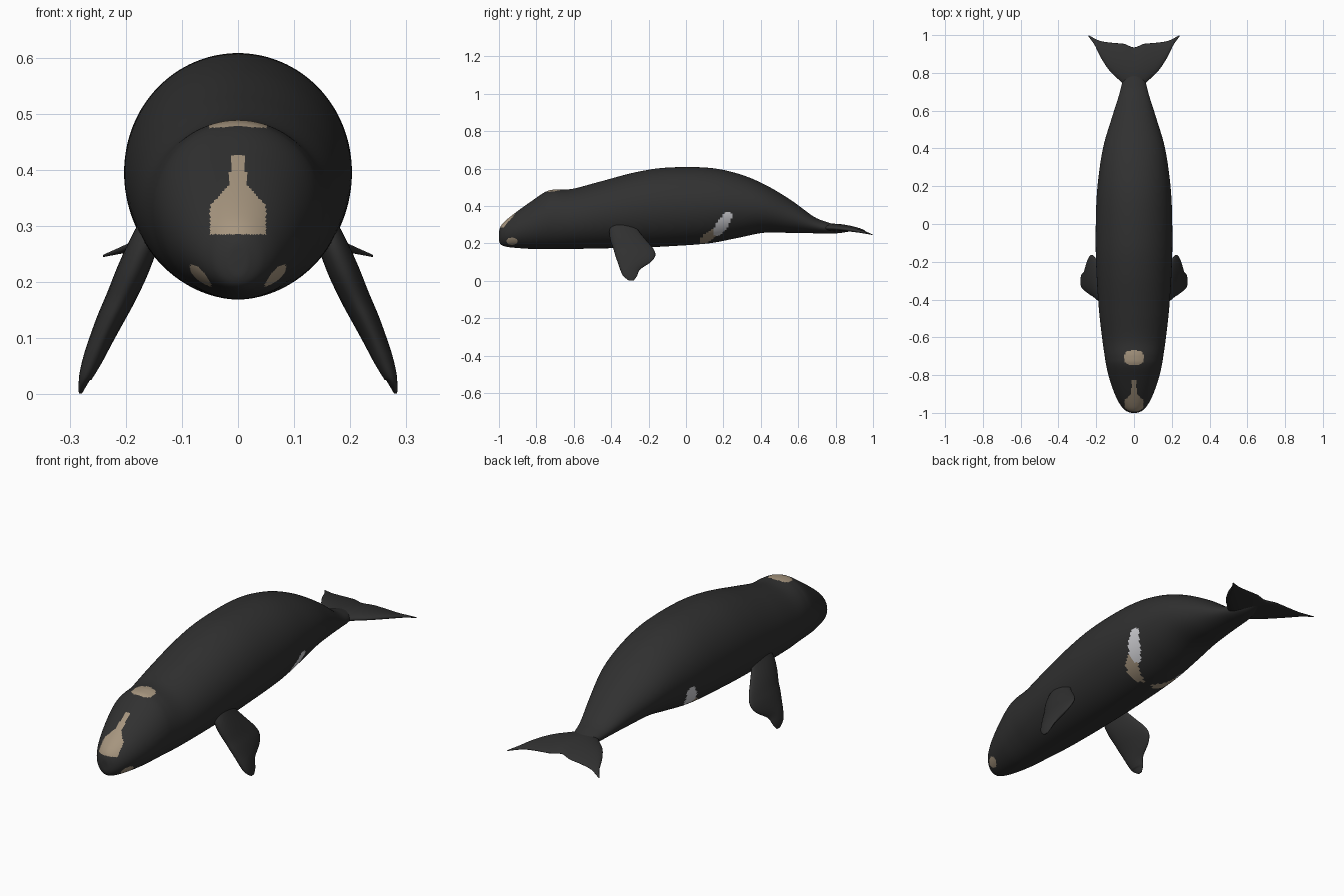
import bpy, bmesh, math

if "Cube" in bpy.data.objects:
    bpy.data.objects.remove(bpy.data.objects["Cube"])


def material(name, rgb):
    m = bpy.data.materials.new(name)
    m.diffuse_color = (*rgb, 1)
    m.use_nodes = True
    m.node_tree.nodes["Principled BSDF"].inputs["Base Color"].default_value = m.diffuse_color
    return m


SKIN = material("charcoal skin", (0.03, 0.03, 0.03))
TAN = material("tan callosity", (0.38, 0.30, 0.21))
WHITE = material("pale belly patch", (0.66, 0.66, 0.69))


def resample(rows, steps):
    """Smooth curve through the station rows."""
    out = []
    n = len(rows)
    for i in range(n - 1):
        a, b, c, d = (rows[max(i - 1, 0)], rows[i], rows[i + 1], rows[min(i + 2, n - 1)])
        for k in range(steps):
            t = k / steps
            out.append([q + 0.5 * t * (r - p + t * (2 * p - 5 * q + 4 * r - s
                        + t * (3 * (q - r) + s - p))) for p, q, r, s in zip(a, b, c, d)])
    return out + [list(rows[-1])]


def loft(name, rings, paint=None):
    """Skin a list of closed rings, cap both ends, colour faces by rule."""
    bm = bmesh.new()
    loops = [[bm.verts.new(p) for p in ring] for ring in rings]
    n = len(rings[0])
    for a, b in zip(loops, loops[1:]):
        for j in range(n):
            k = (j + 1) % n
            bm.faces.new((a[j], a[k], b[k], b[j]))
    bm.faces.new(loops[0][::-1])
    bm.faces.new(loops[-1])
    bmesh.ops.recalc_face_normals(bm, faces=bm.faces)
    for f in bm.faces:
        f.smooth = True
        if paint:
            f.material_index = paint(f.calc_center_median())
    mesh = bpy.data.meshes.new(name)
    bm.to_mesh(mesh)
    bm.free()
    for m in (SKIN, TAN, WHITE) if paint else (SKIN,):
        mesh.materials.append(m)
    ob = bpy.data.objects.new(name, mesh)
    bpy.context.collection.objects.link(ob)
    return ob


def in_oval(u, v, cu, cv, ru, rv, angle=0):
    c, s = math.cos(angle), math.sin(angle)
    du, dv = u - cu, v - cv
    return ((du * c + dv * s) / ru) ** 2 + ((dv * c - du * s) / rv) ** 2 < 1


def body_paint(p):
    x, y, z = abs(p.x), p.y, p.z
    # Snout callosity: broad at the tip, narrow neck above
    if y < -0.79 and 0.285 < z < 0.427:
        w = 0.05 if z < 0.335 else max(0.014, 0.05 - (z - 0.335) * 0.85)
        if x < w:
            return 1
    # Blowhole callosity
    if z > 0.4 and (x / 0.053) ** 4 + ((y + 0.708) / 0.038) ** 2 < 1:
        return 1
    # Chin spots
    if in_oval(y, z, -0.93, 0.212, 0.03, 0.019):
        return 1
    # Flank patches
    if in_oval(y, z, 0.197, 0.305, 0.075, 0.03, 0.98):
        return 2
    if in_oval(y, z, 0.122, 0.238, 0.055, 0.024, 0.7):
        return 1
    return 0


# Body stations: y, half width, top z, bottom z
BODY = [
    (-1.0, 0.004, 0.245, 0.235), (-0.998, 0.022, 0.272, 0.207), (-0.985, 0.048, 0.30, 0.19),
    (-0.955, 0.074, 0.33, 0.181), (-0.90, 0.102, 0.373, 0.175), (-0.82, 0.13, 0.43, 0.17),
    (-0.75, 0.147, 0.476, 0.169), (-0.70, 0.155, 0.488, 0.169), (-0.61, 0.168, 0.491, 0.17),
    (-0.46, 0.185, 0.53, 0.173), (-0.27, 0.198, 0.58, 0.177), (-0.10, 0.203, 0.605, 0.184),
    (0.12, 0.199, 0.604, 0.20), (0.28, 0.184, 0.572, 0.23), (0.42, 0.16, 0.515, 0.257),
    (0.56, 0.118, 0.432, 0.256), (0.68, 0.08, 0.345, 0.254), (0.75, 0.062, 0.315, 0.252),
    (0.82, 0.04, 0.296, 0.255), (0.90, 0.008, 0.282, 0.268),
]
SEG = 128
rings = []
for y, w, top, low in resample(BODY, 14):
    mid, h = (top + low) / 2, (top - low) / 2
    rings.append([(w * math.cos(2 * math.pi * j / SEG), y,
                   mid + h * math.sin(2 * math.pi * j / SEG)) for j in range(SEG)])
loft("body", rings, body_paint)


def foil(lead, trail, thick, n=28):
    """Teardrop section as (chord position, thickness offset)."""
    pts = []
    for j in range(n):
        a = 2 * math.pi * j / n
        c = (1 - math.cos(a)) / 2
        pts.append((lead + (trail - lead) * c, thick * math.sin(a) * (1.1 - 0.5 * c)))
    return pts


# Flipper stations: z, leading y, trailing y, centre x, half thickness
FLIPPER = [
    (0.32, -0.395, -0.28, 0.145, 0.022), (0.27, -0.41, -0.255, 0.167, 0.027),
    (0.22, -0.405, -0.215, 0.188, 0.029), (0.17, -0.388, -0.174, 0.21, 0.027),
    (0.135, -0.378, -0.164, 0.227, 0.025), (0.10, -0.366, -0.188, 0.243, 0.022),
    (0.06, -0.352, -0.246, 0.26, 0.018), (0.025, -0.336, -0.262, 0.274, 0.011),
    (0.001, -0.305, -0.28, 0.281, 0.003),
]
for side, label in ((1, "right"), (-1, "left")):
    loft(label + "_flipper",
         [[(side * (x + o), y, z + 0.4 * o * (z > 0.03)) for y, o in foil(lead, trail, t)]
          for z, lead, trail, x, t in resample(FLIPPER, 6)])

# Fluke stations: x, leading y, trailing y, half thickness
FLUKE = [
    (0.0, 0.70, 0.935, 0.024), (0.05, 0.735, 0.953, 0.021), (0.085, 0.768, 0.957, 0.018),
    (0.13, 0.812, 0.961, 0.014), (0.175, 0.88, 0.968, 0.010), (0.21, 0.95, 0.983, 0.006),
    (0.241, 0.992, 1.0, 0.002),
]


def fluke_z(x, y):
    # Gentle droop toward the trailing edge and tips
    return 0.284 - 0.5 * max(0, y - 0.78) ** 2 - 0.25 * x * x


full = [(-x, a, b, t) for x, a, b, t in FLUKE[:0:-1]] + FLUKE
loft("tail_fluke", [[(x, y, fluke_z(x, y) + o) for y, o in foil(a, b, t)]
                    for x, a, b, t in resample(full, 6)])
